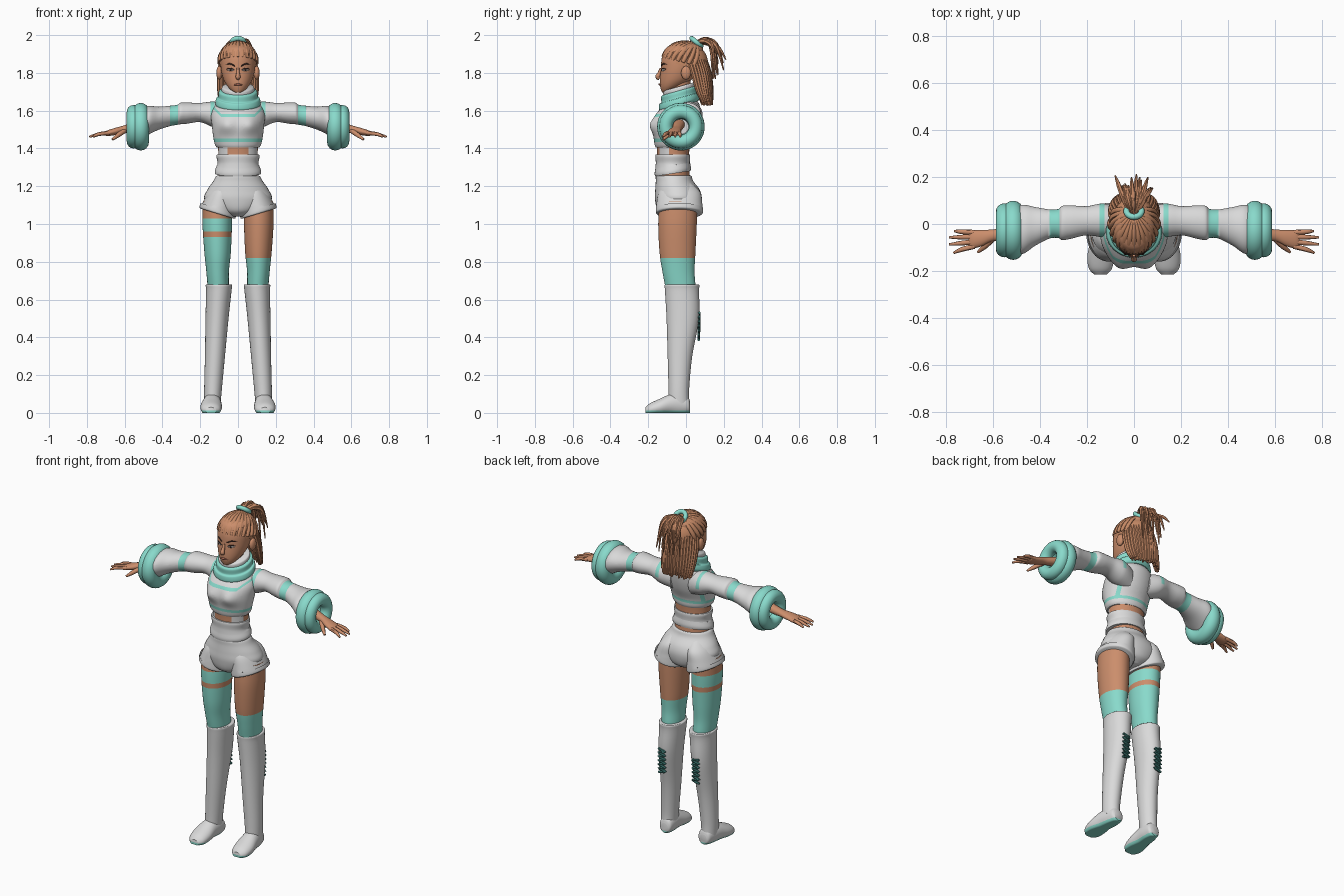
import bpy, bmesh, random
from math import sin, cos, pi, tau, exp, radians
from mathutils import Vector
from mathutils.bvhtree import BVHTree

if "Cube" in bpy.data.objects:
    bpy.data.objects.remove(bpy.data.objects["Cube"])
random.seed(4)


def material(name, *rgb):
    mat = bpy.data.materials.new(name)
    mat.use_nodes = True
    mat.diffuse_color = (*rgb, 1)
    mat.node_tree.nodes["Principled BSDF"].inputs["Base Color"].default_value = (*rgb, 1)
    return mat


white = material("white cloth", .7, .7, .7)
teal = material("turquoise", .25, .7, .6)
skin = material("skin", .6, .27, .15)
hair = material("copper hair", .56, .25, .13)
lace = material("dark teal lace", .05, .2, .18)
dark = material("dark brown", .05, .025, .02)
lips = material("lips", .42, .15, .1)


def smooth_path(stations, steps):
    """Catmull-Rom interpolation of equal-length tuples."""
    pts = [Vector(p) for p in stations]
    out = []
    for i in range(len(pts) - 1):
        b, c = pts[i], pts[i + 1]
        a, d = pts[max(i - 1, 0)], pts[min(i + 2, len(pts) - 1)]
        for j in range(steps):
            t = j / steps
            out.append(b + ((c - a) * t + (2 * a - 5 * b + 4 * c - d) * t * t
                            + (3 * b - a - 3 * c + d) * t ** 3) / 2)
    return out + [pts[-1]]


def bridge(bm, rings):
    loops = [[bm.verts.new(p) for p in ring] for ring in rings]
    for a, b in zip(loops, loops[1:]):
        for i in range(len(a)):
            bm.faces.new((a[i], a[i - 1], b[i - 1], b[i]))
    bm.faces.new(loops[0])
    bm.faces.new(loops[-1])


def finish(name, bm, mats, rule=None, cuts=()):
    """Cut clean colour borders, colour faces by rule, make the object."""
    for co, normal in cuts:
        geom = bm.verts[:] + bm.edges[:] + bm.faces[:]
        bmesh.ops.bisect_plane(bm, geom=geom, plane_co=co, plane_no=normal)
    bmesh.ops.recalc_face_normals(bm, faces=bm.faces[:])
    for f in bm.faces:
        f.smooth = True
        if rule:
            f.material_index = int(rule(f.calc_center_median()))
    mesh = bpy.data.meshes.new(name)
    bm.to_mesh(mesh)
    bm.free()
    for mat in mats:
        mesh.materials.append(mat)
    mesh.set_sharp_from_angle(angle=radians(45))
    obj = bpy.data.objects.new(name, mesh)
    bpy.context.collection.objects.link(obj)
    return obj


def loft(name, mats, stations, axis="z", s=1, shape=None, rule=None, cuts=(), n=40, steps=6):
    """Ellipses (position, centre, centre, radius, radius) along an axis."""
    rings = []
    for a, u, v, ru, rv in smooth_path(stations, steps):
        ring = []
        for i in range(n):
            p, q = u + ru * cos(tau * i / n), v + rv * sin(tau * i / n)
            co = Vector({"x": (a, p, q), "y": (p, a, q), "z": (p, q, a)}[axis])
            if shape:
                shape(co)
            co.x *= s
            ring.append(co)
        rings.append(ring)
    bm = bmesh.new()
    bridge(bm, rings)
    return finish(name, bm, mats, rule, cuts)


def tube(bm, points, radii, n=8, steps=4):
    """Round strand through points with a radius at each."""
    path = smooth_path([(*p, r) for p, r in zip(points, radii)], steps)
    side, rings = None, []
    for i, p in enumerate(path):
        t = (path[min(i + 1, len(path) - 1)] - path[max(i - 1, 0)]).xyz.normalized()
        side = t.orthogonal() if side is None else side - t * side.dot(t)
        side.normalize()
        up = t.cross(side)
        rings.append([p.xyz + (side * cos(tau * k / n) + up * sin(tau * k / n)) * p.w for k in range(n)])
    bridge(bm, rings)


def ball(name, mat, centre, size):
    bm = bmesh.new()
    bmesh.ops.create_uvsphere(bm, u_segments=24, v_segments=16, radius=1)
    for v in bm.verts:
        v.co = v.co * Vector(size) + Vector(centre)
    return finish(name, bm, [mat])


def level(*heights):
    return [((0, 0, h), (0, 0, 1)) for h in heights]


def across(*xs):
    return [((x, 0, 0), (1, 0, 0)) for x in xs]


# Midriff with two cloth straps in front
loft("midriff", [skin, white],
     [(1.2, 0, -.065, .105, .09), (1.3, 0, -.068, .103, .085), (1.38, 0, -.068, .104, .085), (1.45, 0, -.068, .11, .09)],
     rule=lambda c: c.z > 1.33 and abs(c.x) > .055 and c.y < -.09,
     cuts=across(-.055, .055) + [((0, -.09, 0), (0, 1, 0))])


def band_sag(co):
    co.z += .15 * (co.y + .1) if co.z < 1.31 else 0


loft("waist_band", [white],
     [(1.262, 0, -.07, .122, .094), (1.28, 0, -.07, .122, .096), (1.32, 0, -.07, .108, .09),
      (1.355, 0, -.07, .114, .092), (1.368, 0, -.07, .112, .09)], shape=band_sag)


# Cropped jacket with yoke, back and hem stripes
def bust(co):
    if co.y < -.06:
        co.y -= .022 * exp(-((abs(co.x) - .065) / .045) ** 2 - ((co.z - 1.525) / .045) ** 2)


def jacket_stripes(c):
    x = abs(c.x)
    yoke = c.y < -.04 and 0 < c.z - 1.567 - max(0, x - .09) < .016
    back = c.y > -.04 and .098 < x < .115 and c.z > 1.435
    return yoke or back or 1.435 < c.z < 1.452


slants = [((s * .09, 0, h), (-s, 0, 1)) for s in (1, -1) for h in (1.567, 1.583)]
loft("jacket", [white, teal],
     [(1.405, 0, -.07, .112, .09), (1.42, 0, -.07, .122, .096), (1.46, 0, -.07, .131, .102), (1.52, 0, -.062, .138, .118),
      (1.58, 0, -.045, .142, .115), (1.63, 0, -.022, .12, .094), (1.67, 0, -.025, .075, .07)],
     shape=bust, rule=jacket_stripes, n=72,
     cuts=level(1.435, 1.452, 1.567, 1.583) + across(-.115, -.098, .098, .115) + slants)


# Neck and tilted collars
def tilt(co):
    co.z += .28 * (co.y + .03)


loft("neck", [skin], [(1.6, 0, -.03, .055, .055), (1.68, 0, -.035, .05, .052), (1.78, 0, -.03, .052, .058)])
loft("inner_collar", [white], [(1.62, 0, -.035, .085, .085), (1.69, 0, -.035, .086, .084), (1.722, 0, -.035, .086, .086),
                               (1.73, 0, -.035, .078, .078)], shape=tilt)
loft("outer_collar", [teal], [(1.625, 0, -.035, .112, .1), (1.64, 0, -.035, .12, .108), (1.665, 0, -.035, .115, .106),
                              (1.672, 0, -.035, .103, .096), (1.7, 0, -.035, .102, .097), (1.708, 0, -.035, .092, .09)],
     shape=tilt)

# Shorts
loft("shorts", [white], [(1.04, 0, -.04, .04, .07), (1.07, 0, -.04, .12, .11), (1.13, 0, -.04, .178, .124),
                         (1.18, 0, -.045, .163, .118), (1.225, 0, -.06, .132, .1), (1.252, 0, -.065, .117, .095),
                         (1.256, 0, -.065, .108, .088)])

for s, side in ((1, "left"), (-1, "right")):
    # Shorts leg with a hem that rises outward
    def hem(co):
        co.z += .3 * (co.x - .11) if co.z < 1.09 else 0

    loft(side + "_shorts_leg", [white],
         [(1.055, .108, -.035, .09, .118), (1.065, .108, -.035, .096, .125), (1.11, .1, -.035, .088, .121),
          (1.17, .085, -.035, .072, .11), (1.22, .07, -.045, .04, .07)], s=s, shape=hem)

    # Leg: one plain sock, one long sock with a garter
    def sock(c, s=s):
        return c.z < (.82 if s > 0 else .93) or (s < 0 and .96 < c.z < 1.03)

    loft(side + "_leg", [skin, teal],
         [(.6, .105, -.025, .05, .07), (.67, .105, -.03, .056, .08), (.75, .108, -.04, .06, .085),
          (.85, .108, -.045, .07, .095), (1, .11, -.045, .078, .102), (1.12, .11, -.04, .075, .1)],
         s=s, rule=sock, cuts=level(.82, .93, .96, 1.03))

    # Boot shaft, foot and sole
    loft(side + "_boot", [white],
         [(.05, .135, -.038, .043, .056), (.13, .132, -.038, .047, .055), (.3, .122, -.032, .053, .065),
          (.5, .111, -.017, .061, .086), (.64, .102, -.021, .067, .09), (.675, .101, -.021, .07, .092),
          (.68, .101, -.021, .062, .085)], s=s)

    def ground(co):
        co.z = max(co.z, 0)

    loft(side + "_foot", [white, teal],
         [(.022, .13, .03, .025, .028), (.01, .13, .04, .038, .045), (-.03, .133, .045, .045, .058),
          (-.08, .138, .045, .05, .055), (-.14, .142, .03, .057, .044), (-.19, .143, .018, .049, .033),
          (-.215, .143, .012, .027, .018)], axis="y", s=s, shape=ground, rule=lambda c: c.z < .013, cuts=level(.013))

    # Zigzag lacing behind the boot
    bm = bmesh.new()
    zigzag = [(s * (.113 + .022 * (-1) ** i), .071 - .0003 * i, .53 - .012 * i) for i in range(13)]
    tube(bm, zigzag, [.007] * 13, n=6)
    finish(side + "_boot_lacing", bm, [lace])

    # Sleeve with shoulder stripe and arm band
    loft(side + "_sleeve", [white, teal],
         [(.06, .005, 1.565, .06, .07), (.13, .015, 1.58, .072, .068), (.2, .014, 1.59, .062, .051),
          (.27, .008, 1.587, .071, .056), (.305, .004, 1.585, .073, .057), (.322, .002, 1.578, .062, .053),
          (.36, 0, 1.572, .062, .054), (.42, -.01, 1.56, .082, .061), (.47, -.022, 1.55, .104, .075),
          (.51, -.026, 1.53, .1, .08)], axis="x", s=s, n=48,
         rule=lambda c: .318 < abs(c.x) < .36 or (.125 < abs(c.x) < .146 and c.z > 1.57),
         cuts=across(*(s * x for x in (.125, .146, .318, .36))) + level(1.57))

    # Padded cuff made of two rolls
    for part, x, major, minor in (("cuff_roll", .515, .083, .043), ("cuff_rim", .553, .079, .036)):
        bpy.ops.mesh.primitive_torus_add(location=(s * x, -.027, 1.515), rotation=(0, pi / 2, 0), major_segments=48,
                                         minor_segments=16, major_radius=major, minor_radius=minor)
        roll = bpy.context.object
        roll.name = side + "_" + part
        roll.data.materials.append(teal)
        roll.data.shade_smooth()

    # Forearm, palm and fingers
    loft(side + "_hand", [skin],
         [(.44, -.03, 1.545, .036, .034), (.57, -.045, 1.51, .027, .024), (.61, -.05, 1.5, .026, .02),
          (.65, -.06, 1.49, .035, .019), (.69, -.066, 1.481, .038, .015), (.705, -.066, 1.478, .03, .009)],
         axis="x", s=s, n=20)
    bm = bmesh.new()
    for y0, y1, tip in ((-.036, -.03, .765), (-.055, -.057, .787), (-.076, -.087, .787), (-.095, -.123, .768)):
        tube(bm, [(s * .68, y0, 1.483), (s * .735, (y0 + y1) / 2, 1.476), (s * tip, y1, 1.462)], [.011, .01, .005])
    tube(bm, [(s * .6, -.06, 1.495), (s * .635, -.095, 1.47), (s * .665, -.12, 1.447)], [.014, .012, .006])
    finish(side + "_fingers", bm, [skin])
    ball(side + "_ear", skin, (s * .099, 0, 1.8), (.016, .026, .036))

# Head
head = loft("head", [skin],
            [(1.697, 0, -.11, .018, .016), (1.71, 0, -.098, .038, .034), (1.735, 0, -.075, .06, .063),
             (1.77, 0, -.052, .078, .086), (1.82, 0, -.036, .09, .097), (1.88, 0, -.022, .093, .106),
             (1.93, 0, -.008, .08, .098), (1.955, 0, 0, .05, .06)])
tree = BVHTree.FromPolygons([v.co for v in head.data.vertices], [p.vertices[:] for p in head.data.polygons])


def on_face(x, z, lift=0):
    return tree.ray_cast(Vector((x, -1, z)), Vector((0, 1, 0)))[0] - Vector((0, lift, 0))


def feature(name, mat, points, radii):
    bm = bmesh.new()
    tube(bm, [on_face(*p) for p in points], radii)
    finish(name, bm, [mat])


# Face details
for s, side in ((1, "left"), (-1, "right")):
    feature(side + "_eye", white, [(s * x, 1.815) for x in (.02, .038, .058)], [.001, .006, .001])
    feature(side + "_eyelid", dark, [(s * .018, 1.815), (s * .038, 1.823), (s * .061, 1.821)], [.001, .004, .002])
    feature(side + "_eyebrow", dark, [(s * .016, 1.836), (s * .042, 1.848), (s * .066, 1.845)], [.003, .004, .001])
    ball(side + "_iris", dark, on_face(s * .038, 1.816, .003), (.006, .005, .006))
feature("nose", skin, [(0, 1.825), (0, 1.8, .006), (0, 1.779, .012), (0, 1.77, .002)], [.007, .009, .013, .009])
feature("mouth", lips, [(-.025, 1.736), (0, 1.739, .002), (.025, 1.736)], [.001, .006, .001])

# Hair cap trimmed along the hairline
centre, radii = Vector((0, -.004, 1.85)), Vector((.099, .121, .112))
bm = bmesh.new()
bmesh.ops.create_uvsphere(bm, u_segments=48, v_segments=32, radius=1)
for v in bm.verts:
    v.co = v.co * radii + centre
bmesh.ops.bisect_plane(bm, geom=bm.verts[:] + bm.edges[:] + bm.faces[:], plane_co=(0, -.12, 1.875),
                       plane_no=(0, .38, 1), clear_inner=True)
finish("hair_cap", bm, [hair])

# Braids drawn back from the hairline to the hair tie
bm = bmesh.new()
knot = Vector((0, .4, .9)).normalized()
for i in range(17):
    a = radians(-112 + 14 * i)
    start = Vector((sin(a), -cos(a), .3 - .28 * (1 - cos(a)))).normalized()
    path = [centre + start.lerp(knot, t).normalized() * radii for t in (0, .25, .5, .75, 1)]
    tube(bm, path, [.011, .013, .012, .01, .006])
finish("braids", bm, [hair])

# Loose strands hanging behind the head
bm = bmesh.new()
for row in range(2):
    for i in range(19):
        a = radians(-86 + i * 172 / 18)
        x, y = sin(a), cos(a)
        out = 1 - .12 * row
        tube(bm, [(.09 * x * out, .01 + .095 * y * out, 1.87), (.1 * x * out, .03 + .095 * y * out, 1.8),
                  (.1 * x * out, .055 + .08 * y * out, 1.71),
                  (.094 * x * out, .085 + .052 * y * out, 1.625 + random.uniform(0, .025))], [.008, .011, .011, .006], n=6)
finish("hanging_strands", bm, [hair])

# Hair tie and ponytail
bpy.ops.mesh.primitive_torus_add(location=(0, .055, 1.962), rotation=(radians(-40), 0, 0), major_radius=.032,
                                 minor_radius=.013, major_segments=32, minor_segments=12)
tie = bpy.context.object
tie.name = "hair_tie"
tie.data.materials.append(teal)
tie.data.shade_smooth()
bm = bmesh.new()
for i in range(24):
    x = -.08 + .16 * i / 23
    reach, drop = random.uniform(.14, .215), random.uniform(1.76, 1.91)
    rise = 1.987 - random.uniform(0, .02) - abs(x) * .2
    tube(bm, [(x * .2, .05, 1.955), (x * .5, .095, rise), (x * .8, .06 + reach * .5, rise - .025), (x, reach, drop)],
         [.009, .01, .01, .003], n=6)
finish("ponytail", bm, [hair])
